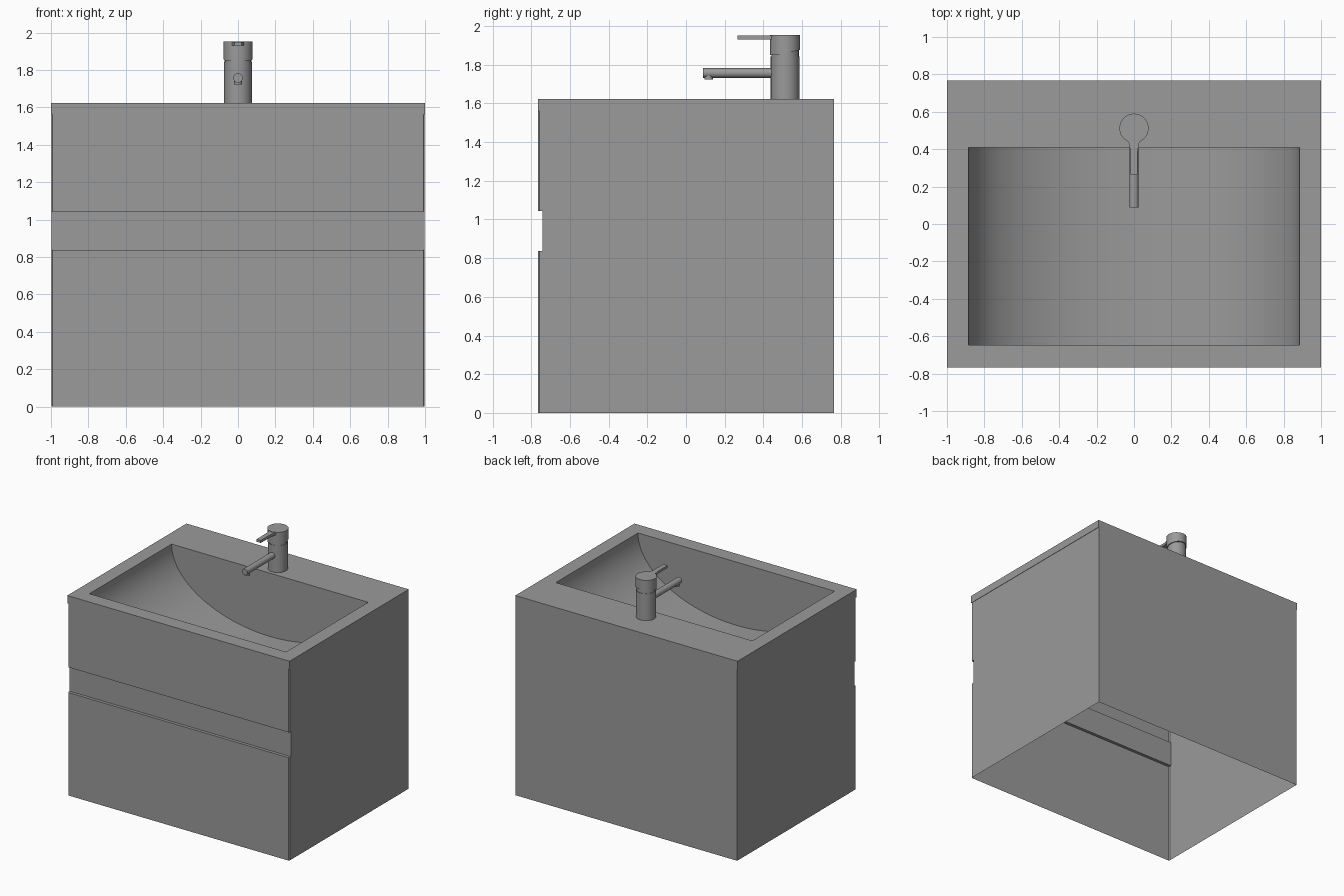
import bpy, bmesh, math
from mathutils import Matrix

if "Cube" in bpy.data.objects:
    bpy.data.objects.remove(bpy.data.objects["Cube"])

grey = bpy.data.materials.new("dark_grey")
grey.diffuse_color = (0.325, 0.325, 0.325, 1)
grey.use_nodes = True
grey.node_tree.nodes["Principled BSDF"].inputs["Base Color"].default_value = grey.diffuse_color

def make(name, bm, smooth=None):
    bm.normal_update()
    me = bpy.data.meshes.new(name)
    bm.to_mesh(me)
    bm.free()
    me.materials.append(grey)
    ob = bpy.data.objects.new(name, me)
    bpy.context.collection.objects.link(ob)
    if smooth:
        bpy.ops.object.select_all(action='DESELECT')
        ob.select_set(True)
        bpy.context.view_layer.objects.active = ob
        bpy.ops.object.shade_smooth_by_angle(angle=math.radians(smooth))
    return ob

def loft(bm, rings, closed=True):
    rows = [[bm.verts.new(p) for p in r] for r in rings]
    n = len(rows[0])
    for a, b in zip(rows, rows[1:]):
        for i in range(n if closed else n - 1):
            j = (i + 1) % n
            bm.faces.new((a[i], a[j], b[j], b[i]))
    return rows

def cylinder(name, r, length, matrix, slant=None):
    bm = bmesh.new()
    bmesh.ops.create_cone(bm, cap_ends=True, segments=48, radius1=r, radius2=r,
                          depth=length, matrix=matrix)
    if slant:
        slant(bm)
    return make(name, bm, 35)

# Cabinet shell, open underneath, with the handle recess across the front
W, D, H, LIP = 1.0, 0.766, 1.624, 1.561

def section(z, side_y, front_y):
    half = [(0.997, D), (0.997, side_y), (0.991, front_y)]
    return [(-x, y, z) for x, y in half] + [(x, y, z) for x, y in reversed(half)]

drawer, recess = (-0.758, -D), (-0.741, -0.741)
levels = [(0, drawer), (0.837, drawer), (0.837, recess),
          (1.043, recess), (1.043, drawer), (LIP, drawer)]
bm = bmesh.new()
loft(bm, [section(z, *s) for z, s in levels])
make("cabinet", bm)

# Countertop rim
def rect(x, y0, y1, z):
    return [(-x, y0, z), (x, y0, z), (x, y1, z), (-x, y1, z)]

BX, BY0, BY1 = 0.885, -0.647, 0.41
bm = bmesh.new()
loft(bm, [rect(BX + 0.05, BY0 - 0.05, BY1 + 0.05, LIP), rect(W, -D, D, LIP),
          rect(W, -D, D, H), rect(BX, BY0, BY1, H)])
make("countertop", bm)

# Basin: half-ellipse trough with flat end walls
depth, N = 0.515, 48
arc = [(-BX * math.cos(t), H - depth * math.sin(t))
       for t in (math.pi * i / N for i in range(N + 1))]
bm = bmesh.new()
rows = loft(bm, [[(x, y, z) for x, z in arc] for y in (BY0, BY1)], closed=False)
bm.faces.new(list(reversed(rows[0])))
bm.faces.new(rows[1])
make("basin", bm, 35)

# Tap body, neck and cap with a sloping lower edge
FY = 0.512
def upright(z0, z1):
    return z1 - z0, Matrix.Translation((0, FY, (z0 + z1) / 2))

def slant_cap(bm):
    for v in bm.verts:
        if v.co.z < 1.87:
            v.co.z += 0.22 * max(0, v.co.y - FY + 0.04)

cylinder("tap_body", 0.074, *upright(H - 0.005, 1.843))
cylinder("tap_neck", 0.071, *upright(1.8, 1.9))
cylinder("tap_cap", 0.078, *upright(1.85, 1.953), slant=slant_cap)

# Spout and nozzle
along_y = Matrix.Rotation(math.pi / 2, 4, 'X')
cylinder("spout", 0.025, 0.37, Matrix.Translation((0, 0.272, 1.757)) @ along_y)
cylinder("nozzle", 0.022, 0.04, Matrix.Translation((0, 0.117, 1.743)))

# Lever handle flaring into the cap
half = [(0.019, 0.265), (0.02, 0.39), (0.027, 0.43), (0.042, 0.46)]
outline = [(-x, y) for x, y in half] + [(x, y) for x, y in reversed(half)]
bm = bmesh.new()
rows = loft(bm, [[(x, y, z) for x, y in reversed(outline)] for z in (1.93, 1.95)])
bm.faces.new(list(reversed(rows[0])))
bm.faces.new(rows[1])
bmesh.ops.recalc_face_normals(bm, faces=bm.faces[:])
make("lever", bm, 35)
